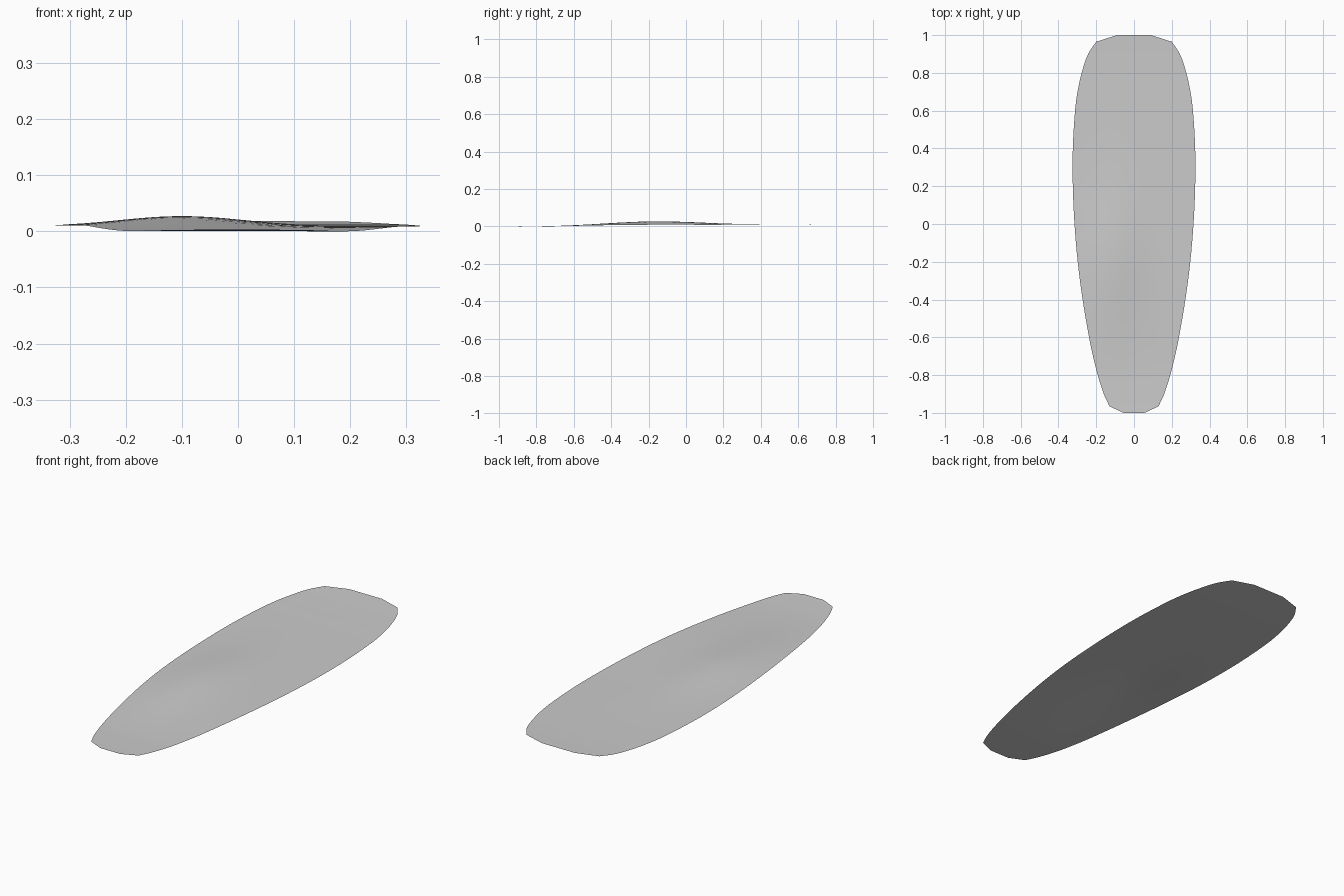
import bpy, bmesh, math

cube = bpy.data.objects.get("Cube")
if cube:
    bpy.data.objects.remove(cube)

# Stations along the sheet: (y, half width, base height)
STATIONS = [
    (-1.0, .055, .003), (-.965, .13, .002), (-.9, .16, .001), (-.8, .192, 0),
    (-.7, .217, .001), (-.6, .238, .003), (-.4, .272, .007), (-.2, .298, .009),
    (0, .315, .009), (.2, .324, .009), (.4, .324, .010), (.6, .312, .011),
    (.7, .299, .012), (.8, .277, .013), (.9, .243, .015), (.965, .2, .017),
    (1.0, .09, .018),
]
COLUMNS = 24
SUBROWS = 4


def bump(x, y):
    """Raised support on one side of the middle."""
    return .018 * math.exp(-((x + .1) / .11) ** 2 / 2 - ((y + .15) / .25) ** 2 / 2)


def slope(i, k):
    """Tangent of value k at station i; straight across the clipped ends."""
    a, b = STATIONS[max(i - 1, 0)], STATIONS[min(i + 1, len(STATIONS) - 1)]
    return (b[k] - a[k]) / (b[0] - a[0])


def sample(i, t, k):
    """Smooth interpolation between station i and the next."""
    a, b = STATIONS[i], STATIONS[i + 1]
    if i in (0, len(STATIONS) - 2):
        return a[k] + (b[k] - a[k]) * t
    h = b[0] - a[0]
    first = i == 1
    last = i == len(STATIONS) - 3
    chord = (b[k] - a[k]) / h
    m0 = chord if first else slope(i, k)
    m1 = chord if last else slope(i + 1, k)
    return ((2*t**3 - 3*t**2 + 1) * a[k] + (t**3 - 2*t**2 + t) * h * m0
            + (3*t**2 - 2*t**3) * b[k] + (t**3 - t**2) * h * m1)


rows = []
for i in range(len(STATIONS) - 1):
    for s in range(SUBROWS):
        t = s / SUBROWS
        y = STATIONS[i][0] + (STATIONS[i + 1][0] - STATIONS[i][0]) * t
        rows.append((y, sample(i, t, 1), sample(i, t, 2)))
rows.append(STATIONS[-1])

# Thin contoured sheet
bm = bmesh.new()
grid = []
for y, width, base in rows:
    line = []
    for c in range(COLUMNS + 1):
        x = width * (2 * c / COLUMNS - 1)
        line.append(bm.verts.new((x, y, max(base, 0) + bump(x, y))))
    grid.append(line)
for low, high in zip(grid, grid[1:]):
    for c in range(COLUMNS):
        face = bm.faces.new((low[c], low[c + 1], high[c + 1], high[c]))
        face.smooth = True
mesh = bpy.data.meshes.new("insole_sheet")
bm.to_mesh(mesh)
bm.free()

# Plain grey
grey = bpy.data.materials.new("light_grey")
grey.use_nodes = True
colour = (.6, .6, .6, 1)
grey.diffuse_color = colour
grey.node_tree.nodes["Principled BSDF"].inputs["Base Color"].default_value = colour
mesh.materials.append(grey)

sheet = bpy.data.objects.new("insole_sheet", mesh)
bpy.context.collection.objects.link(sheet)
